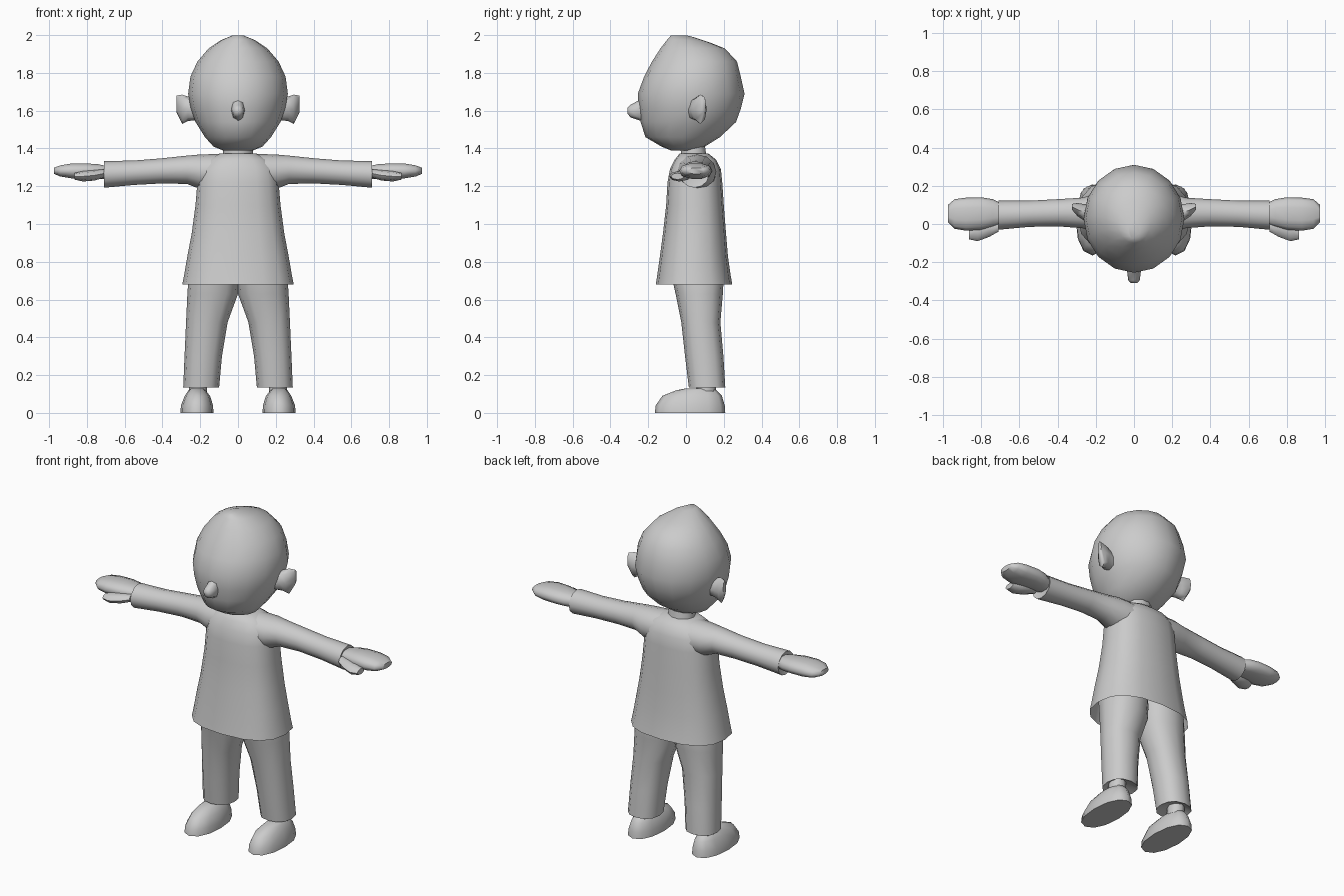
import bpy, math
from mathutils import Vector

grey = bpy.data.materials.new("plain grey")
grey.diffuse_color = (0.6, 0.6, 0.6, 1)


def loft(name, rings, axis="z", n=12, p=2.0, mirror=False, cap=(True, True), angle=60):
    """Skin over rings (pos, lo_a, hi_a, lo_b, hi_b): (a, b) = xy, yz or xz."""
    verts, faces = [], []
    for pos, a0, a1, b0, b1 in rings:
        for i in range(n):
            t = 2 * math.pi * i / n
            c, s = math.cos(t), math.sin(t)
            a = (a0 + a1) / 2 + (a1 - a0) / 2 * math.copysign(abs(c) ** (2 / p), c)
            b = (b0 + b1) / 2 + (b1 - b0) / 2 * math.copysign(abs(s) ** (2 / p), s)
            verts.append({"z": (a, b, pos), "x": (pos, a, b), "y": (b, pos, a)}[axis])
    for r in range(len(rings) - 1):
        for i in range(n):
            j = (i + 1) % n
            faces.append((r * n + i, r * n + j, r * n + n + j, r * n + n + i))
    if cap[0]:
        faces.append(tuple(reversed(range(n))))
    if cap[1]:
        faces.append(tuple(range(len(verts) - n, len(verts))))
    me = bpy.data.meshes.new(name)
    me.from_pydata([Vector(v) for v in verts], [], faces)
    me.materials.append(grey)
    ob = bpy.data.objects.new(name, me)
    bpy.context.collection.objects.link(ob)
    if mirror:
        ob.modifiers.new("mirror", "MIRROR").use_mirror_merge = False
    bpy.ops.object.select_all(action="DESELECT")
    ob.select_set(True)
    bpy.context.view_layer.objects.active = ob
    bpy.ops.object.shade_smooth_by_angle(angle=math.radians(angle))
    return ob


def sym(z, w, y0, y1):
    return (z, -w, w, y0, y1)


# Head, tapering to the chin
head = loft("head", [
    sym(1.39, .08, -.08, .04), sym(1.41, .13, -.13, .10), sym(1.46, .175, -.215, .18),
    sym(1.54, .225, -.24, .265), sym(1.61, .25, -.25, .29), sym(1.69, .264, -.255, .31),
    sym(1.78, .252, -.222, .29), sym(1.86, .215, -.18, .27), sym(1.93, .155, -.135, .205),
    sym(1.975, .09, -.10, .13), sym(1.998, .03, -.08, .02)], n=16)
# Tilt the crown slightly forward
for v in head.data.vertices:
    if v.co.z > 1.95:
        v.co.z -= max(0, v.co.y) * .12

# Nose
loft("nose", [(-.31, 1.585, 1.615, -.015, .015), (-.295, 1.565, 1.63, -.03, .03),
              (-.25, 1.55, 1.655, -.036, .036), (-.20, 1.53, 1.72, -.03, .03)], "y", 8)

# Ears, flaring backward
loft("ear", [(.22, 0, .10, 1.55, 1.65), (.265, .02, .105, 1.545, 1.675),
             (.295, .04, .11, 1.53, 1.685), (.325, .075, .105, 1.59, 1.68)],
     "x", 8, mirror=True)

# Neck
loft("neck", [sym(1.32, .085, -.03, .12), sym(1.37, .08, -.03, .11), sym(1.44, .075, -.035, .10)], n=10)

# Shirt body with open hem
loft("shirt", [
    sym(.68, .295, -.16, .245), sym(.73, .285, -.152, .236), sym(.83, .268, -.138, .222),
    sym(.95, .245, -.122, .212), sym(1.10, .225, -.105, .20), sym(1.22, .215, -.098, .192),
    sym(1.29, .205, -.085, .185), sym(1.34, .165, -.06, .16), sym(1.372, .10, -.035, .12)],
    n=16, p=2.5, cap=(False, True))

# Sleeves
loft("sleeve", [
    (.06, -.06, .165, 1.17, 1.372), (.20, -.04, .16, 1.185, 1.368), (.27, -.022, .138, 1.212, 1.362),
    (.40, -.012, .13, 1.215, 1.348), (.55, -.015, .122, 1.207, 1.336), (.71, -.03, .122, 1.192, 1.333),
    (.70, 0, .10, 1.22, 1.31)], "x", 12, mirror=True)

# Hands with thumbs
loft("hand", [
    (.68, .005, .10, 1.235, 1.305), (.74, -.015, .13, 1.238, 1.318), (.80, -.03, .14, 1.24, 1.322),
    (.88, -.035, .138, 1.24, 1.322), (.94, -.025, .13, 1.25, 1.312), (.975, .01, .10, 1.265, 1.298)],
    "x", 10, p=2.4, mirror=True)
loft("thumb", [(.71, -.04, .02, 1.245, 1.29), (.76, -.068, .03, 1.23, 1.285),
               (.82, -.09, .02, 1.225, 1.28), (.865, -.08, -.01, 1.235, 1.27)],
     "x", 8, mirror=True)

# Trouser legs with cuffs turned in around the ankles
loft("trouser_leg", [
    (.16, .16, .25, .07, .16), (.135, .10, .29, .015, .208), (.30, .085, .283, -.005, .198),
    (.48, .055, .275, -.025, .182), (.63, .0, .268, -.055, .195), (.72, -.005, .262, -.075, .20),
    (.80, -.005, .245, -.08, .19)], n=12, p=2.3, mirror=True)

# Ankles
loft("ankle", [(.08, .165, .26, .05, .16), (.20, .165, .26, .06, .16)], n=8, mirror=True)

# Shoes with flat soles
loft("shoe", [
    (0, .13, .305, -.165, .208), (.04, .132, .302, -.16, .205), (.09, .148, .282, -.125, .19),
    (.12, .172, .262, -.05, .16), (.13, .185, .25, .0, .13)], n=12, p=2.2, mirror=True)
